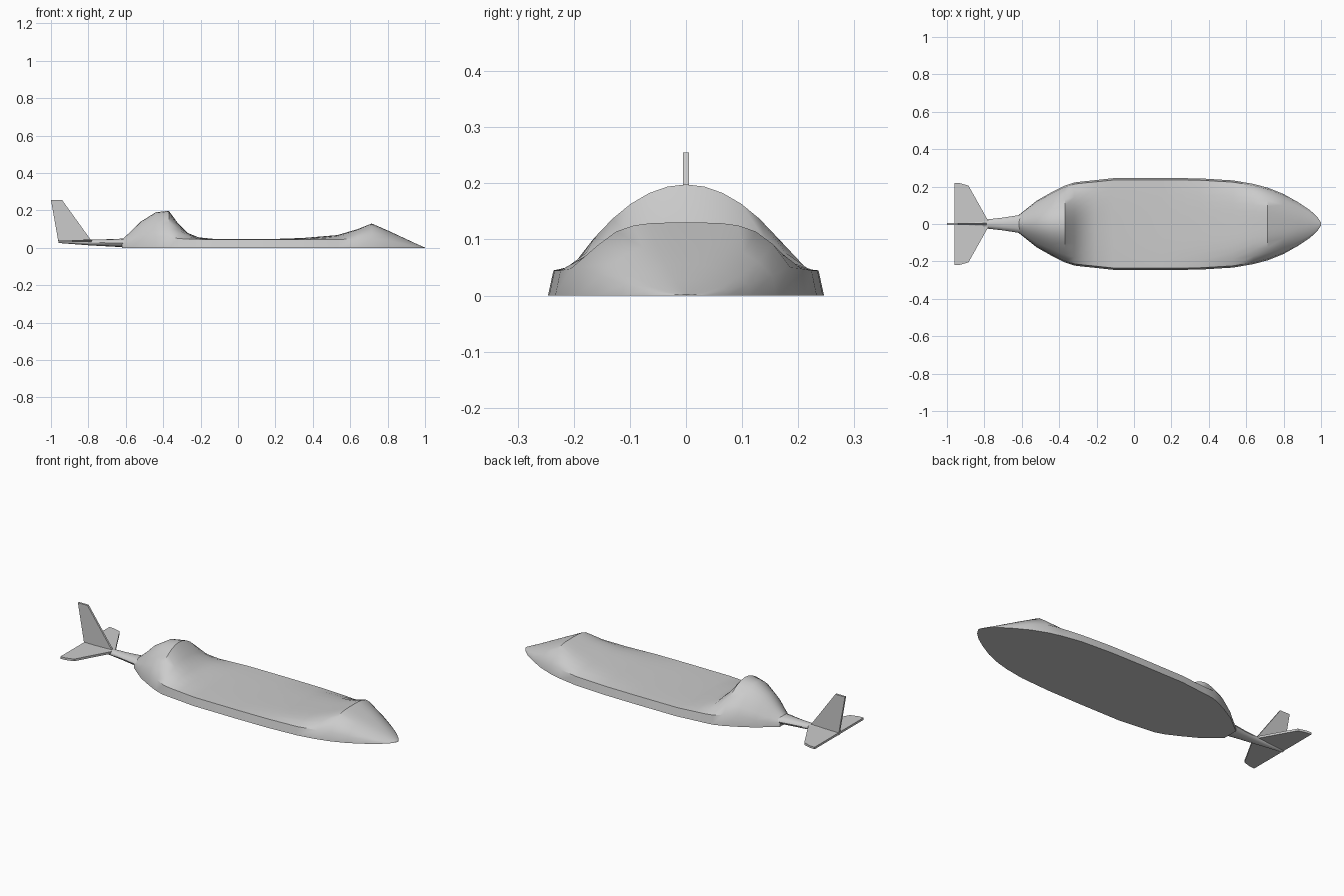
import bpy, bmesh, math

if "Cube" in bpy.data.objects:
    bpy.data.objects.remove(bpy.data.objects["Cube"])


def finish(bm, name, smooth=True):
    bmesh.ops.recalc_face_normals(bm, faces=bm.faces)
    mesh = bpy.data.meshes.new(name)
    bm.to_mesh(mesh)
    bm.free()
    ob = bpy.data.objects.new(name, mesh)
    bpy.context.collection.objects.link(ob)
    bpy.ops.object.select_all(action='DESELECT')
    ob.select_set(True)
    bpy.context.view_layer.objects.active = ob
    if smooth:
        bpy.ops.object.shade_smooth_by_angle(angle=math.radians(40))
    return ob


def loft(rings, name):
    bm = bmesh.new()
    rows = [[bm.verts.new(p) for p in ring] for ring in rings]
    n = len(rows[0])
    for a, b in zip(rows, rows[1:]):
        for i in range(n):
            j = (i + 1) % n
            bm.faces.new((a[i], a[j], b[j], b[i]))
    bm.faces.new(rows[0])
    bm.faces.new(rows[-1])
    return finish(bm, name)


def section(x, w, rim, top, power):
    """Flat-bottomed section: low side wall, then a crowned top."""
    pts = [(x, -w, 0)]
    n = 12
    for i in range(n + 1):
        t = -1 + 2 * i / n
        pts.append((x, t * w * 0.96, rim + (top - rim) * (1 - abs(t) ** power)))
    pts.append((x, w, 0))
    return pts


def slab(outline, name, thickness, axis):
    """Thin plate: outline extruded symmetrically along an axis."""
    bm = bmesh.new()
    rows = []
    for s in (-1, 1):
        row = []
        for p in outline:
            q = list(p)
            q[axis] += s * thickness / 2
            row.append(bm.verts.new(q))
        rows.append(row)
    n = len(outline)
    bm.faces.new(rows[0])
    bm.faces.new(rows[1])
    for i in range(n):
        j = (i + 1) % n
        bm.faces.new((rows[0][i], rows[0][j], rows[1][j], rows[1][i]))
    return finish(bm, name)


# Hull stations: x, half width, rim height, top height, crown power
stations = [
    (-0.62, 0.045, 0.025, 0.045, 2), (-0.57, 0.085, 0.03, 0.09, 2),
    (-0.52, 0.125, 0.04, 0.14, 2), (-0.44, 0.170, 0.06, 0.190, 2),
    (-0.37, 0.205, 0.06, 0.198, 2), (-0.32, 0.222, 0.05, 0.130, 2.2),
    (-0.27, 0.228, 0.047, 0.080, 3), (-0.21, 0.234, 0.046, 0.056, 3),
    (-0.11, 0.245, 0.045, 0.046, 3), (0.15, 0.246, 0.045, 0.046, 3),
    (0.35, 0.244, 0.045, 0.053, 3), (0.53, 0.233, 0.045, 0.068, 4),
    (0.64, 0.214, 0.048, 0.100, 4), (0.715, 0.194, 0.05, 0.130, 4),
    (0.80, 0.160, 0.036, 0.093, 3), (0.88, 0.115, 0.02, 0.056, 2.5),
    (0.94, 0.075, 0.009, 0.028, 2), (0.98, 0.038, 0.003, 0.010, 2),
    (1.00, 0.008, 0.001, 0.002, 2),
]
loft([section(*s) for s in stations], "hull")

# Tapering tail boom
boom = [(-0.60, 0.050, 0.003, 0.050), (-0.70, 0.034, 0.008, 0.046),
        (-0.79, 0.024, 0.013, 0.045), (-0.96, 0.008, 0.026, 0.042)]
loft([[(x, w * math.cos(math.tau * k / 12),
        (lo + hi) / 2 + (hi - lo) / 2 * math.sin(math.tau * k / 12))
       for k in range(12)] for x, w, lo, hi in boom], "tail_boom")

# Horizontal tailplane, both sides in one outline
half = [(-0.78, 0.018), (-0.885, 0.205), (-0.93, 0.218), (-0.96, 0.22)]
outline = [(x, y, 0.036) for x, y in half]
outline += [(-0.96, 0.0, 0.036)]
outline += [(x, -y, 0.036) for x, y in reversed(half)]
slab(outline, "tailplane", 0.012, 2)

# Upright tail fin
slab([(-0.785, 0, 0.04), (-0.94, 0, 0.255), (-1.0, 0, 0.255), (-0.96, 0, 0.03)],
     "tail_fin", 0.011, 1)
